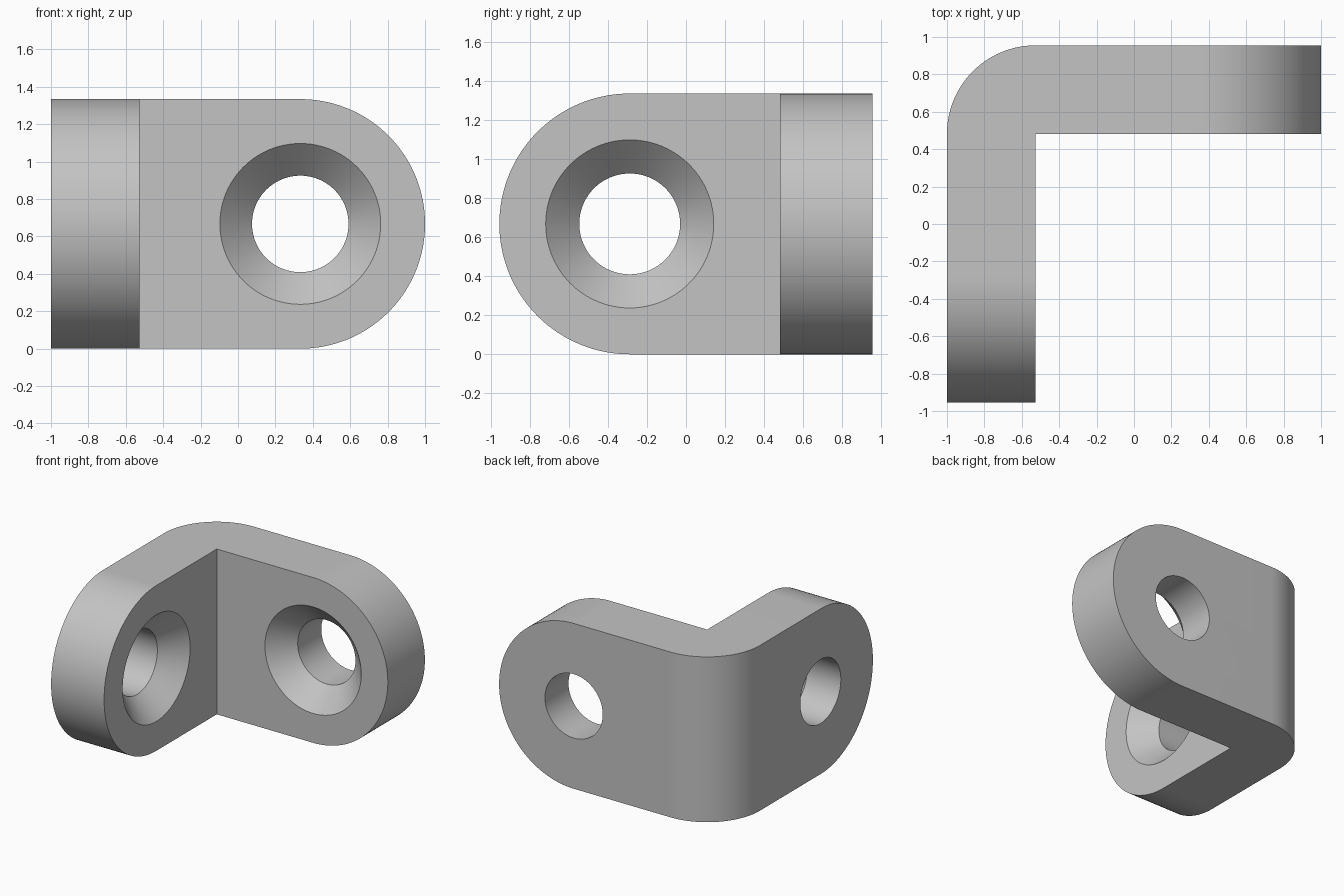
import bpy, bmesh
from math import sin, cos, pi
from mathutils import Vector

if "Cube" in bpy.data.objects:
    bpy.data.objects.remove(bpy.data.objects["Cube"])

HX, HY, T = 1.0, 0.955, 0.473      # half width, half depth, plate thickness
R = 0.667                          # end radius, half the height
HOLE, SINK = 0.258, 0.43           # bore and countersink radii
CX, CY = HX - R, R - HY            # hole centres along each arm


def arc(cx, cy, r, start, end, n):
    steps = [start + (end - start) * i / n for i in range(n + 1)]
    return [(cx + r * cos(a), cy + r * sin(a)) for a in steps]


def solid(name, rings):
    """Closed solid through matching rings of points."""
    bm = bmesh.new()
    rows = [[bm.verts.new(p) for p in ring] for ring in rings]
    n = len(rows[0])
    bm.faces.new(rows[0])
    bm.faces.new(rows[-1])
    for a, b in zip(rows, rows[1:]):
        for i in range(n):
            j = (i + 1) % n
            bm.faces.new((a[i], a[j], b[j], b[i]))
    bmesh.ops.recalc_face_normals(bm, faces=bm.faces)
    mesh = bpy.data.meshes.new(name)
    bm.to_mesh(mesh)
    bm.free()
    ob = bpy.data.objects.new(name, mesh)
    bpy.context.collection.objects.link(ob)
    return ob


# L-shaped plate with a rounded outer corner
inner = (-HX + T, HY - T)
plan = [(-HX, -HY), (inner[0], -HY), inner, (HX, inner[1]), (HX, HY)]
plan += arc(*inner, T, pi / 2, pi, 32)
bracket = solid("corner_bracket", [[(x, y, z) for x, y in plan] for z in (-0.2, 2 * R + 0.2)])

# Rounded outlines that shape each arm end
right_end = arc(CX, R, R, -pi / 2, pi / 2, 96) + [(-2, 2 * R), (-2, 0)]
front_end = arc(CY, R, R, pi / 2, 3 * pi / 2, 96) + [(2, 0), (2, 2 * R)]
shapers = [solid("right_end_outline", [[(x, y, z) for x, z in right_end] for y in (-2, 2)]),
           solid("front_end_outline", [[(x, y, z) for y, z in front_end] for x in (-2, 2)])]

# Countersunk screw holes, opening on the inner faces
sink = SINK - HOLE
stations = [(-0.1, SINK), (0, SINK), (sink, HOLE), (T + 0.1, HOLE)]
rings = [[(d, u, v) for u, v in arc(0, 0, r, 0, 2 * pi, 96)[:-1]] for d, r in stations]
drills = [solid("back_arm_drill", [[(CX + u, inner[1] + d, R + v) for d, u, v in g] for g in rings]),
          solid("side_arm_drill", [[(inner[0] - d, CY + u, R + v) for d, u, v in g] for g in rings])]

for cutters, operation in ((shapers, 'INTERSECT'), (drills, 'DIFFERENCE')):
    for cutter in cutters:
        cutter.hide_render = True
        mod = bracket.modifiers.new(cutter.name, 'BOOLEAN')
        mod.operation, mod.solver, mod.object = operation, 'EXACT', cutter

# Bake the cuts and drop the cutters
bpy.context.view_layer.update()
deps = bpy.context.evaluated_depsgraph_get()
baked = bpy.data.meshes.new_from_object(bracket.evaluated_get(deps))
bracket.modifiers.clear()
bracket.data = baked
for cutter in shapers + drills:
    bpy.data.objects.remove(cutter)

# Plain grey metal
grey = bpy.data.materials.new("grey_metal")
grey.use_nodes = True
colour = (0.55, 0.55, 0.55, 1)
grey.diffuse_color = colour
grey.node_tree.nodes["Principled BSDF"].inputs["Base Color"].default_value = colour
bracket.data.materials.clear()
bracket.data.materials.append(grey)

for ob in bpy.context.selected_objects:
    ob.select_set(False)
bracket.select_set(True)
bpy.context.view_layer.objects.active = bracket
bpy.ops.object.shade_smooth_by_angle(angle=pi / 6)
